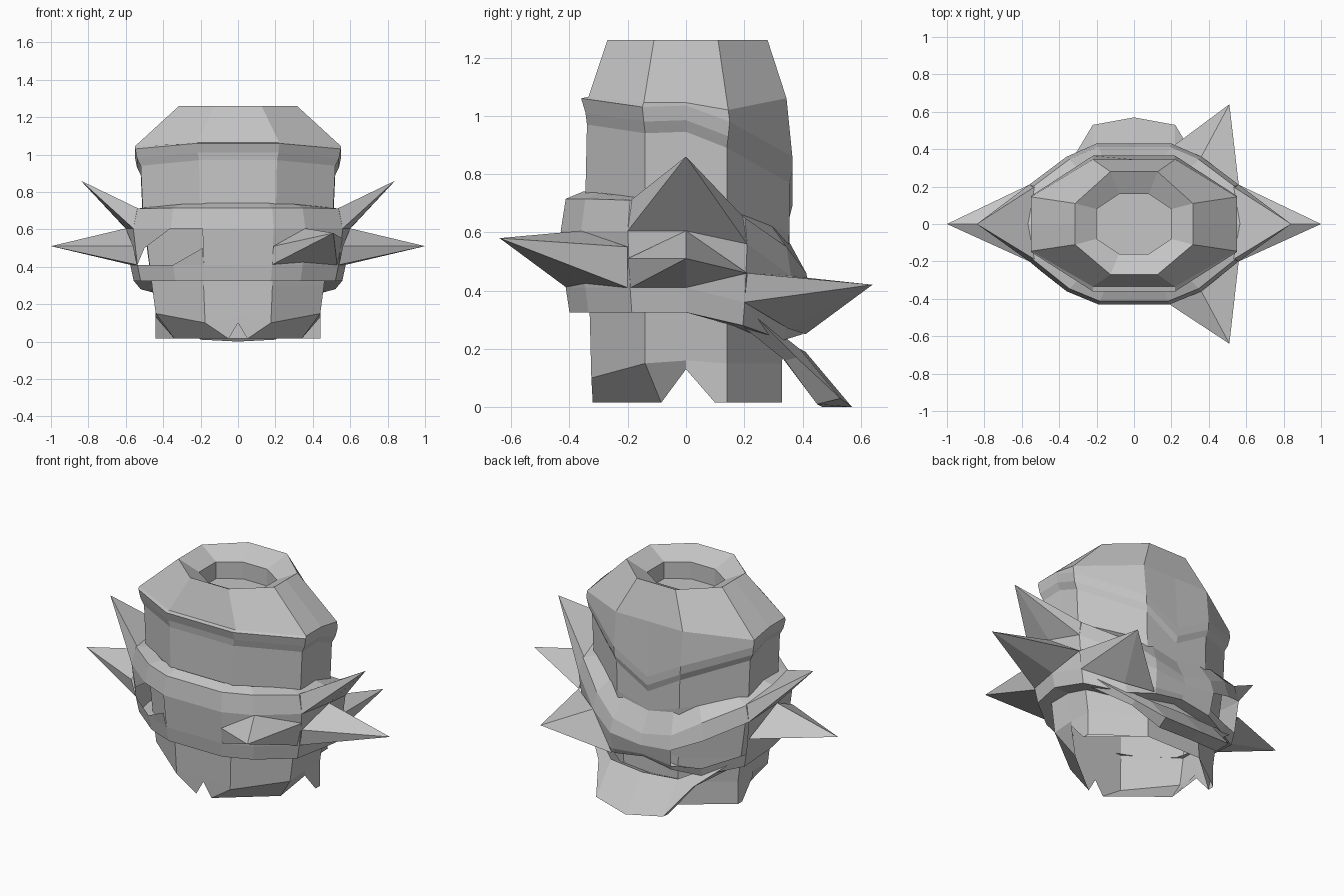
import bpy, bmesh

if "Cube" in bpy.data.objects:
    bpy.data.objects.remove(bpy.data.objects["Cube"])

grey = bpy.data.materials.new("plain grey")
grey.diffuse_color = (0.56, 0.56, 0.56, 1)
grey.use_nodes = True
grey.node_tree.nodes["Principled BSDF"].inputs["Base Color"].default_value = grey.diffuse_color


def finish(name, bm):
    bmesh.ops.recalc_face_normals(bm, faces=bm.faces)
    me = bpy.data.meshes.new(name)
    bm.to_mesh(me)
    bm.free()
    me.materials.append(grey)
    ob = bpy.data.objects.new(name, me)
    bpy.context.collection.objects.link(ob)
    return ob


def full(half):
    """Mirror a half ring (front centre to back centre) into a full ring."""
    return half + [(-x, y, z) for x, y, z in half[-2:0:-1]]


def loft(name, rows, cap_first=False, skip=()):
    bm = bmesh.new()
    vs = [[bm.verts.new(p) for p in full(r)] for r in rows]
    n = len(vs[0])
    if cap_first:
        centre = bm.verts.new((0, 0, rows[0][0][2]))
        for i in range(n):
            bm.faces.new((centre, vs[0][i], vs[0][(i + 1) % n]))
    for r in range(len(vs) - 1):
        for i in range(n):
            if (r, i) not in skip:
                j = (i + 1) % n
                bm.faces.new((vs[r][i], vs[r][j], vs[r + 1][j], vs[r + 1][i]))
    return finish(name, bm)


def octa(w, front, back, s, z):
    """Half octagon with extra points at the centre lines."""
    xs = [0, .4 * w, w, w, w, .4 * w, 0]
    ys = [front, front, -s, 0, s, back, back]
    zs = z if isinstance(z, list) else [z] * 7
    return list(zip(xs, ys, zs))


def spike(name, tip, base, sides=(1,)):
    for s in sides:
        bm = bmesh.new()
        t = bm.verts.new((tip[0] * s, tip[1], tip[2]))
        b = [bm.verts.new((x * s, y, z)) for x, y, z in base]
        for i in range(len(b)):
            bm.faces.new((t, b[i], b[(i + 1) % len(b)]))
        finish(name, bm)


# Hollow body: recessed crown, dipping rim, walls and notched lower edge
rim = [1.06, 1.06, 1.03, 1.035, .98, .86, .74]
loft("body_shell", [
    octa(.20, -.16, .16, .08, 1.10),
    octa(.20, -.16, .16, .08, 1.20),
    octa(.315, -.27, .28, .11, 1.26),
    octa(.55, -.335, .345, .145, [1.065, 1.065, 1.045, 1.045, 1.02, 1.06, 1.06]),
    octa(.55, -.36, .365, .15, rim),
    octa(.54, -.345, .365, .145, [z - .05 for z in rim]),
    octa(.52, -.34, .355, .14, [z - .09 for z in rim]),
    octa(.51, -.345, .355, .14, [.74, .74, .72, .72, .67, .6, .54]),
    octa(.46, -.33, .335, .14, .3),
    octa(.44, -.325, .33, .14, [.13, .10, .15, .16, .15, .15, .15]),
    [(0, -.325, .10), (.05, -.32, .015), (.34, -.085, .015), (.44, 0, .13),
     (.44, .10, .015), (.18, .33, .015), (0, .33, .015)],
], cap_first=True)
# Outer corners of the back feet
for s in (1, -1):
    bm = bmesh.new()
    bm.faces.new([bm.verts.new((x * s, y, z)) for x, y, z in
                  [(.44, .14, .15), (.44, .10, .015), (.44, .14, .015)]])
    bm.faces.new([bm.verts.new((x * s, y, z)) for x, y, z in
                  [(.44, .14, .15), (.44, .14, .015), (.18, .33, .015), (.18, .33, .15)]])
    finish("back_foot", bm)

# Thick sash that sinks toward the back, with two openings on the left
bx = [0, .19, .36, .56, .60, .56, .36, .20, 0]
by = [-.43, -.43, -.36, -.20, 0, .21, .36, .43, .43]
sash = [
    (.82, [.74, .74, .735, .72, .72, .67, .62, .57, .54]),
    (.96, [.715, .715, .715, .71, .70, .65, .55, .46, .42]),
    (1.0, [.605, .605, .605, .605, .605, .56, .45, .38, .36]),
    (.96, [.41, .41, .41, .41, .41, .36, .28, .28, .30]),
    (.93, [.325, .325, .325, .325, .325, .28, .23, .25, .28]),
    (.77, [.325, .325, .325, .325, .325, .28, .23, .25, .28]),
]
loft("sash", [[(x * k, y * k, z) for x, y, z in zip(bx, by, zs)] for k, zs in sash],
     skip={(2, 14), (2, 13), (2, 10), (2, 9)})
# Outer border of the front left opening
bm = bmesh.new()
bm.faces.new([bm.verts.new(p) for p in
              [(-.56, -.20, .605), (-.36, -.36, .605), (-.50, -.25, .50), (-.538, -.192, .41)]])
bm.faces.new([bm.verts.new(p) for p in
              [(-.19, -.43, .50), (-.346, -.346, .41), (-.182, -.413, .41)]])
finish("opening_border", bm)

# Spikes: two pairs at the sides, one front and one back on the right only
spike("side_spike", (1, 0, .51),
      [(.56, -.2, .51), (.6, 0, .605), (.56, .21, .46), (.575, 0, .41), (.54, -.19, .41)], (1, -1))
spike("upper_spike", (.84, 0, .86),
      [(.56, -.2, .605), (.6, 0, .605), (.56, .21, .56), (.53, .2, .65), (.53, -.19, .71)], (1, -1))
spike("front_spike", (.51, -.64, .58),
      [(.19, -.43, .51), (.18, -.41, .41), (.53, -.2, .41), (.56, -.2, .55), (.36, -.36, .605)])
spike("back_spike", (.51, .64, .42),
      [(.56, .21, .46), (.54, .2, .36), (.36, .35, .27), (.2, .41, .25), (.36, .36, .45)])

# Flared tail below the back of the sash: a closed half strip, mirrored
outer = [(0, .41, .19), (0, .57, 0), (0, .47, 0), (0, .34, .16)]
mid = [(.22, .39, .20), (.22, .53, .03), (.20, .45, .01), (.20, .33, .17)]
edge = [(.52, .20, .35), (.31, .38, .17), (.30, .34, .16), (.48, .19, .28)]
bm = bmesh.new()
for s in (1, -1):
    cols = [[bm.verts.new((x * s, y, z)) for x, y, z in c] for c in (outer, mid, edge)]
    for a, b in zip(cols, cols[1:]):
        for i in range(4):
            j = (i + 1) % 4
            bm.faces.new((a[i], a[j], b[j], b[i]))
    bm.faces.new(cols[2])
bmesh.ops.remove_doubles(bm, verts=bm.verts, dist=.0005)
finish("tail_flap", bm)
